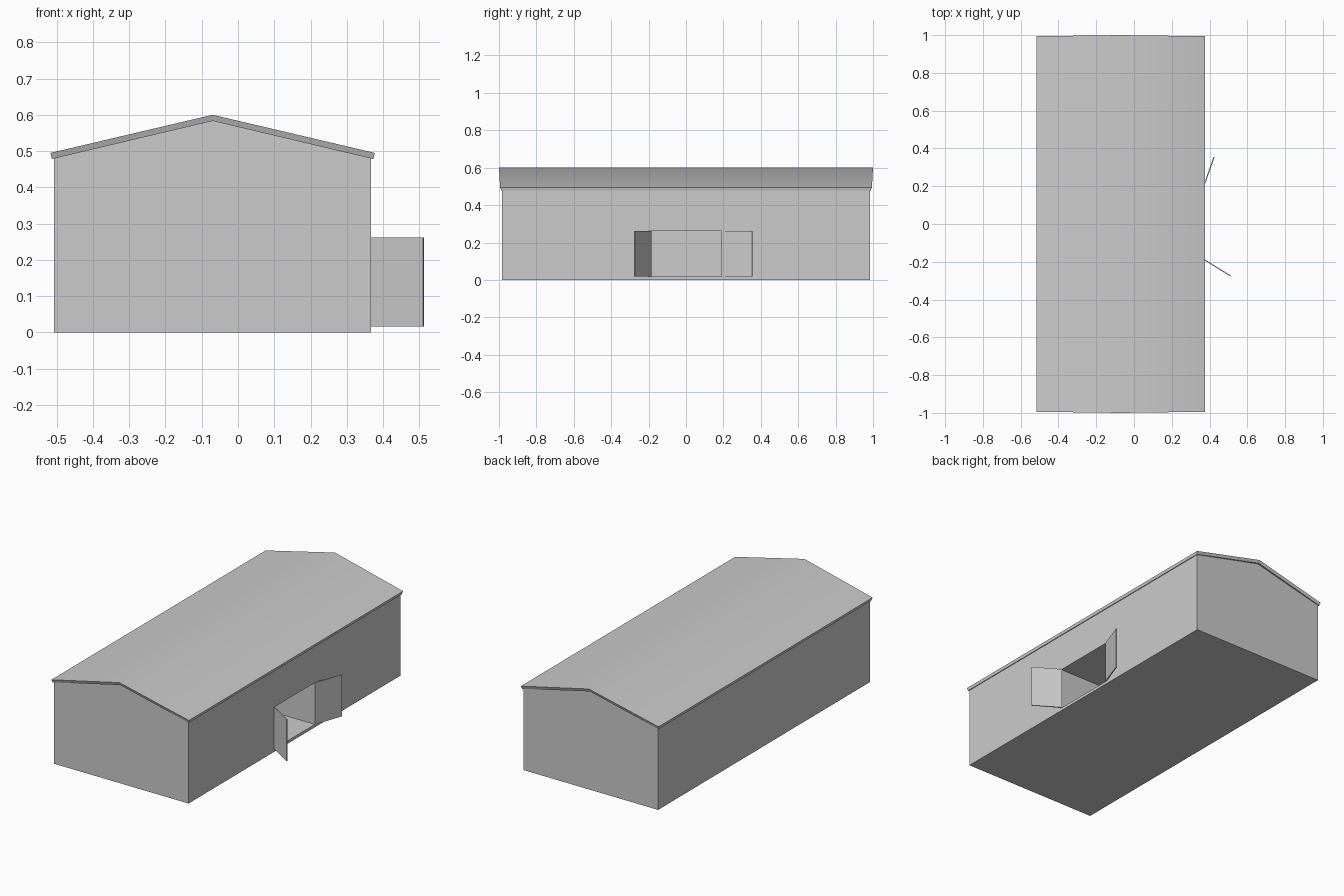
import bpy
import bmesh
import math
from mathutils import Vector

cube = bpy.data.objects.get("Cube")
if cube:
    bpy.data.objects.remove(cube, do_unlink=True)

CENTRE_X = -0.07
HALF_W, HALF_L = 0.437, 0.983        # walls
EAVE_X, EAVE_Z, RIDGE_Z = 0.443, 0.478, 0.583
DOOR_HALF, DOOR_LOW, DOOR_HIGH = 0.19, 0.017, 0.262
WALL_X = CENTRE_X + HALF_W

grey = bpy.data.materials.new("plain grey")
grey.use_nodes = True
colour = (0.6, 0.6, 0.6, 1)
grey.diffuse_color = colour
grey.node_tree.nodes["Principled BSDF"].inputs["Base Color"].default_value = colour


def make_object(name, bm):
    bmesh.ops.recalc_face_normals(bm, faces=bm.faces)
    mesh = bpy.data.meshes.new(name)
    bm.to_mesh(mesh)
    bm.free()
    mesh.materials.append(grey)
    obj = bpy.data.objects.new(name, mesh)
    bpy.context.collection.objects.link(obj)
    return obj


def prism(sections):
    """Closed solid between two rings of points."""
    bm = bmesh.new()
    a, b = [[bm.verts.new(p) for p in ring] for ring in sections]
    bm.faces.new(a)
    bm.faces.new(b)
    for i in range(len(a)):
        j = (i + 1) % len(a)
        bm.faces.new((a[i], a[j], b[j], b[i]))
    bmesh.ops.recalc_face_normals(bm, faces=bm.faces)
    return bm


# Walls: gabled solid with a doorway recess
slope = (RIDGE_Z - EAVE_Z) / EAVE_X
wall_z = RIDGE_Z - slope * HALF_W
outline = [(-HALF_W, 0), (HALF_W, 0), (HALF_W, wall_z), (0, RIDGE_Z), (-HALF_W, wall_z)]
bm = prism([[(CENTRE_X + x, y, z) for x, z in outline] for y in (-HALF_L, HALF_L)])
for co, normal in (((0, -DOOR_HALF, 0), (0, 1, 0)), ((0, DOOR_HALF, 0), (0, 1, 0)),
                   ((0, 0, DOOR_LOW), (0, 0, 1)), ((0, 0, DOOR_HIGH), (0, 0, 1))):
    side = [f for f in bm.faces if f.normal.x > 0.9]
    geom = side + list({e for f in side for e in f.edges}) + list({v for f in side for v in f.verts})
    bmesh.ops.bisect_plane(bm, geom=geom, plane_co=co, plane_no=normal)
    bm.normal_update()
middle = Vector((WALL_X, 0, (DOOR_LOW + DOOR_HIGH) / 2))
door_face = min((f for f in bm.faces if f.normal.x > 0.9),
                key=lambda f: (f.calc_center_median() - middle).length)
recess = bmesh.ops.extrude_discrete_faces(bm, faces=[door_face])["faces"][0]
bmesh.ops.translate(bm, vec=(-0.4, 0, 0), verts=recess.verts)
make_object("walls", bm)

# Roof: bent slab, slightly longer at the ridge, smooth over the ridge
rise = 0.017
top_x = EAVE_X + 0.004
ring = [(-EAVE_X, EAVE_Z, 0.988), (0, RIDGE_Z, 0.993), (EAVE_X, EAVE_Z, 0.988),
        (top_x, EAVE_Z + rise, 0.994), (0, RIDGE_Z + rise, 1), (-top_x, EAVE_Z + rise, 0.994)]
bm = prism([[(CENTRE_X + x, s * y, z) for x, z, y in ring] for s in (-1, 1)])
# split the slab caps at the ridge
bm.verts.ensure_lookup_table()
for face in [f for f in bm.faces if len(f.verts) == 6]:
    ridge = sorted(face.verts, key=lambda v: abs(v.co.x - CENTRE_X))[:2]
    bmesh.utils.face_split(face, ridge[0], ridge[1])
roof = make_object("roof", bm)
bpy.ops.object.select_all(action="DESELECT")
roof.select_set(True)
bpy.context.view_layer.objects.active = roof
bpy.ops.object.shade_smooth_by_angle(angle=math.radians(30))


# Doors: thin leaves swung outwards from the doorway edges
def door(name, hinge, tip):
    start, end = Vector(hinge), Vector(tip)
    along = (end - start).normalized()
    off = Vector((-along.y, along.x)) * 0.003
    plan = [start - off, end - off, end + off, start + off]
    make_object(name, prism([[(p.x, p.y, z) for p in plan] for z in (DOOR_LOW, DOOR_HIGH)]))


door("front_door_leaf", (WALL_X, -DOOR_HALF + 0.004), (0.511, -0.275))
door("back_door_leaf", (WALL_X, DOOR_HALF + 0.004), (0.424, 0.355))
